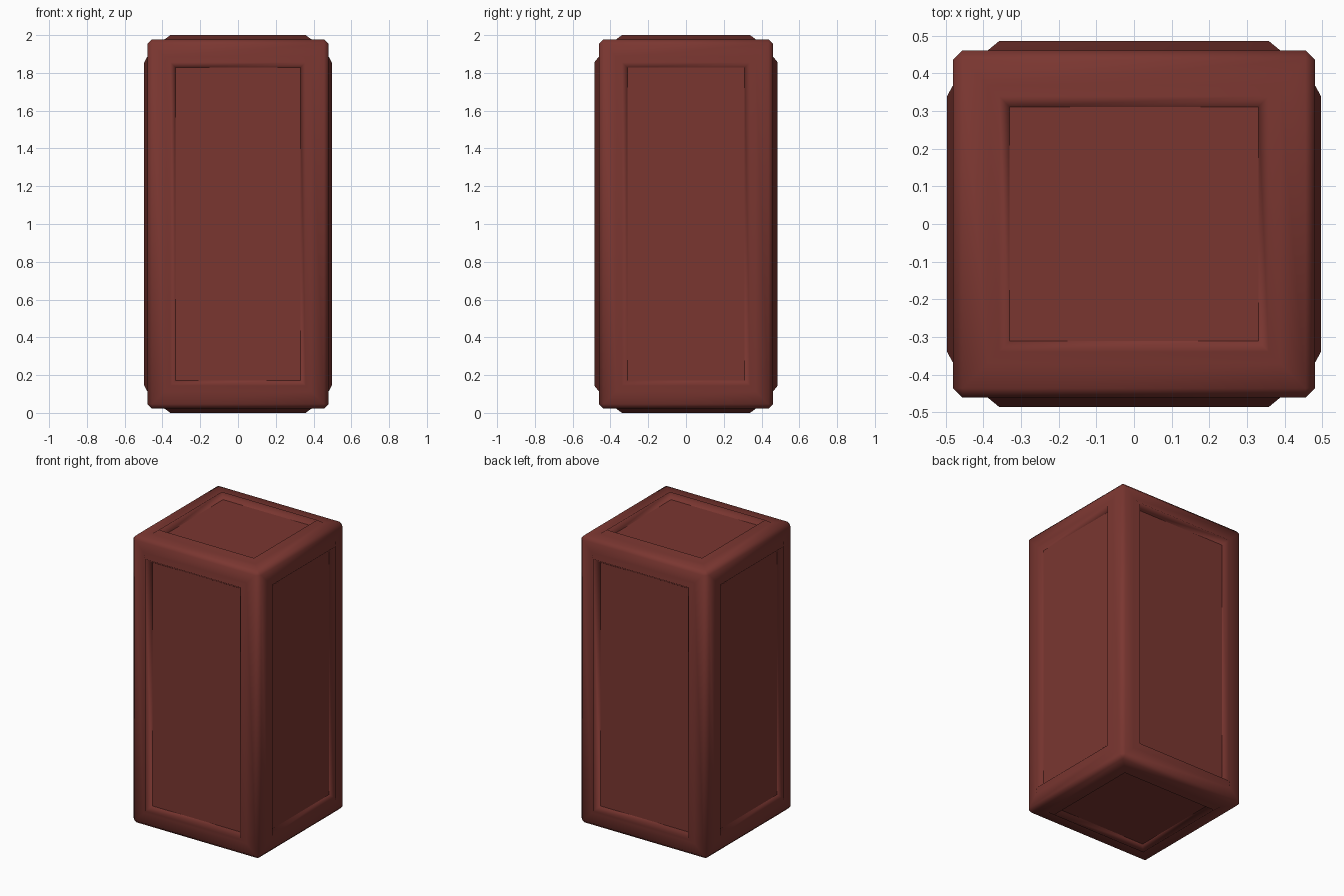
import bpy
import bmesh
from mathutils import Vector

# Remove the default cube
default = bpy.data.objects.get("Cube")
if default:
    bpy.data.objects.remove(default, do_unlink=True)

BODY_SIZE = Vector((0.96, 0.922, 1.956))
CHAMFER = 0.025
RIDGE_RISE = (0.0165, 0.0245, 0.022)   # moulding height on the x, y and z sides
FLOOR_DROP = 0.013                     # panel floor below the frame


def make_material(name, colour):
    mat = bpy.data.materials.new(name)
    mat.use_nodes = True
    mat.diffuse_color = colour
    mat.node_tree.nodes["Principled BSDF"].inputs["Base Color"].default_value = colour
    return mat


def inset(bm, face, thickness, depth):
    bmesh.ops.inset_individual(bm, faces=[face], thickness=thickness,
                               depth=depth, use_even_offset=True)
    bm.normal_update()


# Chamfered block
bm = bmesh.new()
bmesh.ops.create_cube(bm, size=1)
bmesh.ops.scale(bm, vec=BODY_SIZE, verts=bm.verts)
bmesh.ops.bevel(bm, geom=bm.edges[:], offset=CHAMFER, segments=1,
                profile=0.5, affect='EDGES')
bm.normal_update()

# Each side: frame, raised moulding, recessed panel
sides = [f for f in bm.faces if max(abs(c) for c in f.normal) > 0.99]
for face in sides:
    axis = max(range(3), key=lambda i: abs(face.normal[i]))
    rise = RIDGE_RISE[axis]
    inset(bm, face, 0.067, 0)
    inset(bm, face, 0.03, rise)
    inset(bm, face, 0.028, -rise - FLOOR_DROP)

# Soft shading, with a crisp edge round each panel floor
for face in bm.faces:
    face.smooth = True
for face in sides:
    for edge in face.edges:
        edge.smooth = False

mesh = bpy.data.meshes.new("panelled_block")
bm.to_mesh(mesh)
bm.free()
mesh.materials.append(make_material("brick_red", (0.195, 0.037, 0.030, 1)))
block = bpy.data.objects.new("panelled_block", mesh)
block.location.z = 1
bpy.context.collection.objects.link(block)
